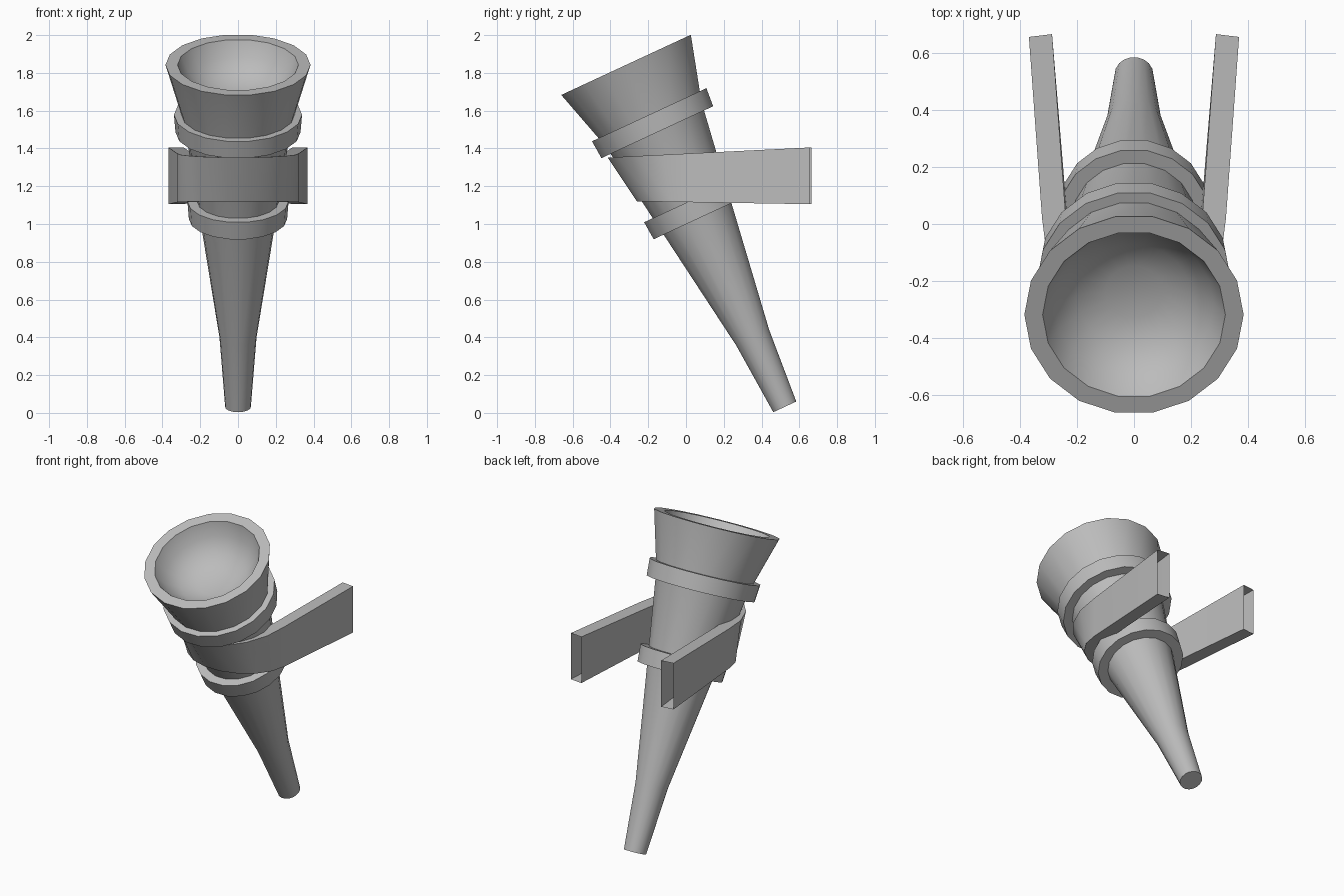
import bpy, bmesh
from math import sin, cos, radians
from mathutils import Matrix

cube = bpy.data.objects.get("Cube")
if cube:
    bpy.data.objects.remove(cube, do_unlink=True)

SIDES = 18
TILT = Matrix.Translation((0, 0.523, 0.032)) @ Matrix.Rotation(radians(24.9), 4, 'X')

grey = bpy.data.materials.new("plain grey")
grey.use_nodes = True
COLOUR = (0.5, 0.5, 0.5, 1)
grey.diffuse_color = COLOUR
grey.node_tree.nodes["Principled BSDF"].inputs["Base Color"].default_value = COLOUR


def finish(name, bm, matrix=Matrix()):
    bmesh.ops.recalc_face_normals(bm, faces=bm.faces)
    bm.transform(matrix)
    mesh = bpy.data.meshes.new(name)
    bm.to_mesh(mesh)
    bm.free()
    mesh.materials.append(grey)
    ob = bpy.data.objects.new(name, mesh)
    bpy.context.collection.objects.link(ob)
    bpy.ops.object.select_all(action='DESELECT')
    ob.select_set(True)
    bpy.context.view_layer.objects.active = ob
    bpy.ops.object.shade_smooth_by_angle(angle=radians(35))
    return ob


def bridge(bm, a, b, closed=True):
    for i in range(len(a) if closed else len(a) - 1):
        j = (i + 1) % len(a)
        bm.faces.new((a[i], a[j], b[j], b[i]))


def lathe(name, profile, loop=False):
    """Spin (radius, height) pairs about the tilted axis."""
    bm = bmesh.new()
    rings = []
    for r, h in profile:
        rings.append([bm.verts.new((r * cos(radians(k * 360 / SIDES)),
                                    r * sin(radians(k * 360 / SIDES)), h))
                      for k in range(SIDES)])
    for a, b in zip(rings, rings[1:]):
        bridge(bm, a, b)
    if loop:
        bridge(bm, rings[-1], rings[0])
    else:
        bm.faces.new(rings[0])
        bm.faces.new(rings[-1])
    return finish(name, bm, TILT)


# Tapered handle flaring into a hollow cup
lathe("torch_body", [(0.068, 0), (0.098, 0.404), (0.2, 1.09), (0.284, 1.65),
                     (0.384, 1.996), (0.32, 1.996), (0.28, 1.91),
                     (0.2, 1.84), (0.1, 1.805)])

# Two collars around the body
for name, low, high, r0, r1 in (("lower_collar", 1.097, 1.2, 0.26, 0.268),
                                ("upper_collar", 1.603, 1.705, 0.331, 0.339)):
    lathe(name, [(r0, low), (r1, high), (r0 - 0.07, high), (r0 - 0.07, low)], loop=True)


def strap_line(bm, half, mid_y, front_y, end_x, end_y, z_end, z_front):
    """U-shaped line: right arm end, round the front, left arm end."""
    points = [(-end_x, end_y)]
    for k in range(10):
        a = radians(180 + k * 20)
        points.append((half * cos(a), mid_y + (mid_y - front_y) * sin(a) / cos(radians(10))))
    points.append((end_x, end_y))
    slope = (z_end - z_front) / (end_y - front_y)
    return [bm.verts.new((x, y, z_front + slope * (y - front_y))) for x, y in points]


# Wall bracket: a strap around the body with two box arms, open at the back
bm = bmesh.new()
outer_top = strap_line(bm, 0.322, 0.02, -0.415, 0.368, 0.655, 1.405, 1.352)
outer_low = strap_line(bm, 0.322, 0.02, -0.26, 0.368, 0.655, 1.105, 1.12)
inner_top = strap_line(bm, 0.24, 0.04, -0.33, 0.287, 0.665, 1.405, 1.352)
inner_low = strap_line(bm, 0.235, 0.04, -0.18, 0.287, 0.665, 1.105, 1.12)
for a, b in ((outer_top, outer_low), (outer_low, inner_low),
             (inner_low, inner_top), (inner_top, outer_top)):
    bridge(bm, a, b, closed=False)
finish("wall_bracket", bm)
